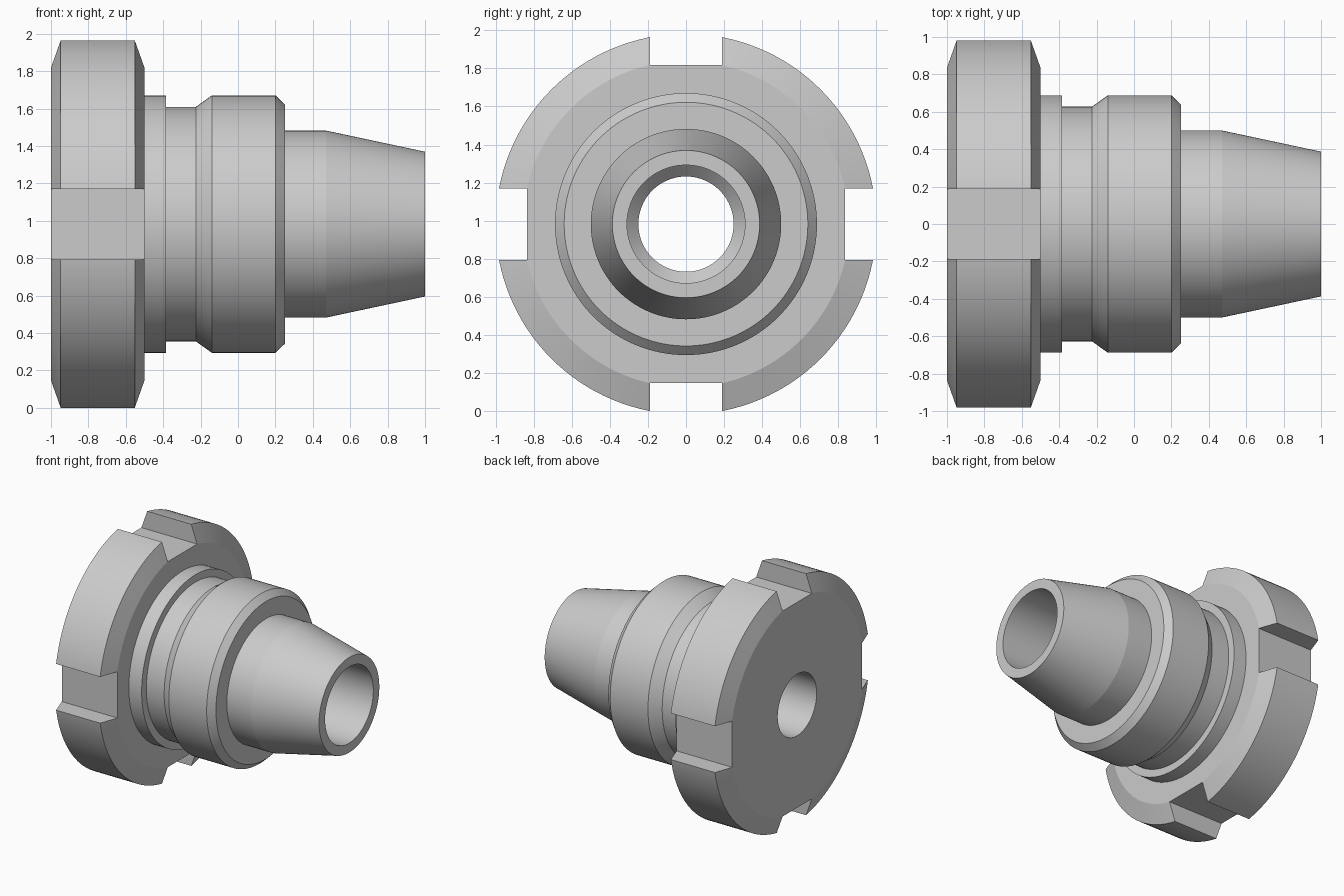
import bpy, bmesh
from math import cos, sin, pi, radians
from mathutils import Matrix, Vector

if "Cube" in bpy.data.objects:
    bpy.data.objects.remove(bpy.data.objects["Cube"])

AXIS_Z = 0.982
SEGMENTS = 128


def finish(bm, name):
    bmesh.ops.recalc_face_normals(bm, faces=bm.faces)
    mesh = bpy.data.meshes.new(name)
    bm.to_mesh(mesh)
    bm.free()
    obj = bpy.data.objects.new(name, mesh)
    bpy.context.collection.objects.link(obj)
    obj.location.z = AXIS_Z
    return obj


def lathe_x(name, profile):
    """Revolve a closed (x, radius) profile around the x axis."""
    bm = bmesh.new()
    rings = []
    for i in range(SEGMENTS):
        a = 2 * pi * i / SEGMENTS
        rings.append([bm.verts.new((x, r * cos(a), r * sin(a))) for x, r in profile])
    n = len(profile)
    for i in range(SEGMENTS):
        a, b = rings[i], rings[(i + 1) % SEGMENTS]
        for j in range(n):
            k = (j + 1) % n
            bm.faces.new((a[j], a[k], b[k], b[j]))
    return finish(bm, name)


# Turned body: slotted flange, grooved collar, tapered nose, stepped bore
body = lathe_x("slotted_collar_body", [
    (-1.0, 0.25), (-1.0, 0.857), (-0.948, 1.0),
    (-0.552, 1.0), (-0.5, 0.857), (-0.5, 0.688),
    (-0.385, 0.688), (-0.385, 0.627), (-0.225, 0.627),
    (-0.14, 0.688), (0.2, 0.688), (0.25, 0.64),
    (0.25, 0.5), (0.47, 0.5), (1.0, 0.387),
    (1.0, 0.31), (0.0, 0.31), (-0.06, 0.25),
])

# Four wrench slots cut into the flange rim
bm = bmesh.new()
for i in range(4):
    m = (Matrix.Rotation(i * pi / 2, 4, 'X')
         @ Matrix.Translation(Vector((-0.75, 0, 1.035)))
         @ Matrix.Diagonal((0.8, 0.376, 0.4, 1)))
    bmesh.ops.create_cube(bm, size=1, matrix=m)
cutter = finish(bm, "slot_cutter")
cutter.hide_render = True

mod = body.modifiers.new("slots", 'BOOLEAN')
mod.operation = 'DIFFERENCE'
mod.solver = 'EXACT'
mod.object = cutter
bpy.context.view_layer.objects.active = body
body.select_set(True)
bpy.ops.object.modifier_apply(modifier=mod.name)
bpy.data.objects.remove(cutter)

bpy.ops.object.shade_smooth_by_angle(angle=radians(9))
